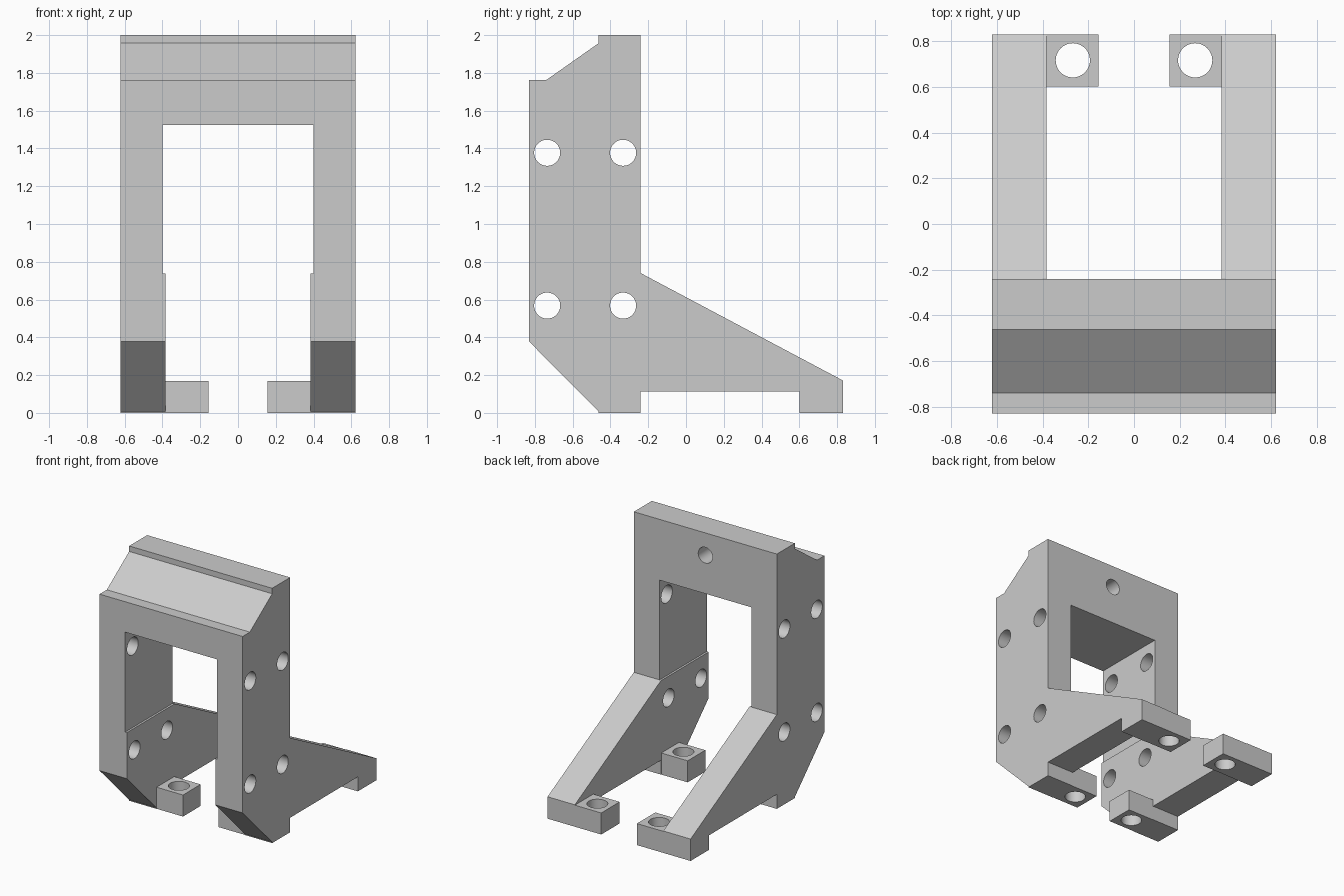
import bpy, bmesh
from math import pi, radians
from mathutils import Matrix, Vector

if "Cube" in bpy.data.objects:
    bpy.data.objects.remove(bpy.data.objects["Cube"], do_unlink=True)

grey = bpy.data.materials.new("light grey")
grey.use_nodes = True
grey.diffuse_color = (0.6, 0.6, 0.6, 1)
grey.node_tree.nodes["Principled BSDF"].inputs["Base Color"].default_value = grey.diffuse_color


def add_object(name, bm):
    bmesh.ops.recalc_face_normals(bm, faces=bm.faces)
    mesh = bpy.data.meshes.new(name)
    bm.to_mesh(mesh)
    bm.free()
    mesh.materials.append(grey)
    obj = bpy.data.objects.new(name, mesh)
    bpy.context.collection.objects.link(obj)
    return obj


def prism(name, outline, sweep):
    """Extrude a closed outline of 3D points along a vector."""
    bm = bmesh.new()
    face = bm.faces.new([bm.verts.new(p) for p in outline])
    ext = bmesh.ops.extrude_face_region(bm, geom=[face])
    bmesh.ops.translate(bm, vec=sweep,
                        verts=[v for v in ext["geom"] if isinstance(v, bmesh.types.BMVert)])
    return add_object(name, bm)


def cut(cutter):
    """Subtract a cutter from the bracket, then discard it."""
    cutter.hide_render = True
    mod = bracket.modifiers.new("cut", 'BOOLEAN')
    mod.operation = 'DIFFERENCE'
    mod.solver = 'EXACT'
    mod.object = cutter
    bpy.ops.object.modifier_apply(modifier=mod.name)
    bpy.data.objects.remove(cutter, do_unlink=True)


def cut_between_tabs(y0, y1):
    x, low, high = 0.384, -0.2, 0.3
    cut(prism("gap_cutter", [(-x, y0, low), (x, y0, low), (x, y0, high), (-x, y0, high)],
              (0, y1 - y0, 0)))


def cut_hole(center, radius, depth, axis):
    bm = bmesh.new()
    turn = {'X': Matrix.Rotation(pi / 2, 4, 'Y'),
            'Y': Matrix.Rotation(pi / 2, 4, 'X'),
            'Z': Matrix()}[axis]
    bmesh.ops.create_cone(bm, cap_ends=True, segments=48, radius1=radius, radius2=radius,
                          depth=depth, matrix=Matrix.Translation(Vector(center)) @ turn)
    cut(add_object("hole_cutter", bm))


# Side profile (y, z) extruded across the full width
half_width = 0.621
profile = [(-0.83, 0.377), (-0.83, 1.762), (-0.74, 1.762), (-0.463, 1.957), (-0.463, 2),
           (-0.24, 2), (-0.24, 0.74), (0.83, 0.172), (0.83, 0), (0.6, 0),
           (0.6, 0.114), (-0.24, 0.114), (-0.24, 0), (-0.463, 0), (-0.463, 0.008)]
bracket = prism("mounting_bracket", [(-half_width, y, z) for y, z in profile],
                (2 * half_width, 0, 0))
bpy.context.view_layer.objects.active = bracket
bracket.select_set(True)

# Front-to-back opening: window, narrower legs, slot between the foot tabs
half = [(0.4, 1.523), (0.4, 0.738), (0.384, 0.738), (0.384, 0.169), (0.155, 0.169), (0.155, -0.2)]
opening = half + [(-x, z) for x, z in reversed(half)]
cut(prism("opening_cutter", [(x, -1, z) for x, z in opening], (0, 2, 0)))

# Clear the space in front of and between the front and rear tabs
cut_between_tabs(-1, -0.461)
cut_between_tabs(-0.242, 0.602)

# Cross holes through both side walls
for y in (-0.735, -0.333):
    for z in (0.568, 1.377):
        cut_hole((0, y, z), 0.069, 2, 'X')

# Bolt holes in the foot tabs
for x in (-0.268, 0.268):
    for y in (-0.35, 0.717):
        cut_hole((x, y, 0.1), 0.075, 0.5, 'Z')

# Blind hole in the rear of the top beam
cut_hole((0, -0.24, 1.825), 0.062, 0.6, 'Y')

bpy.ops.object.shade_smooth_by_angle(angle=radians(15))
